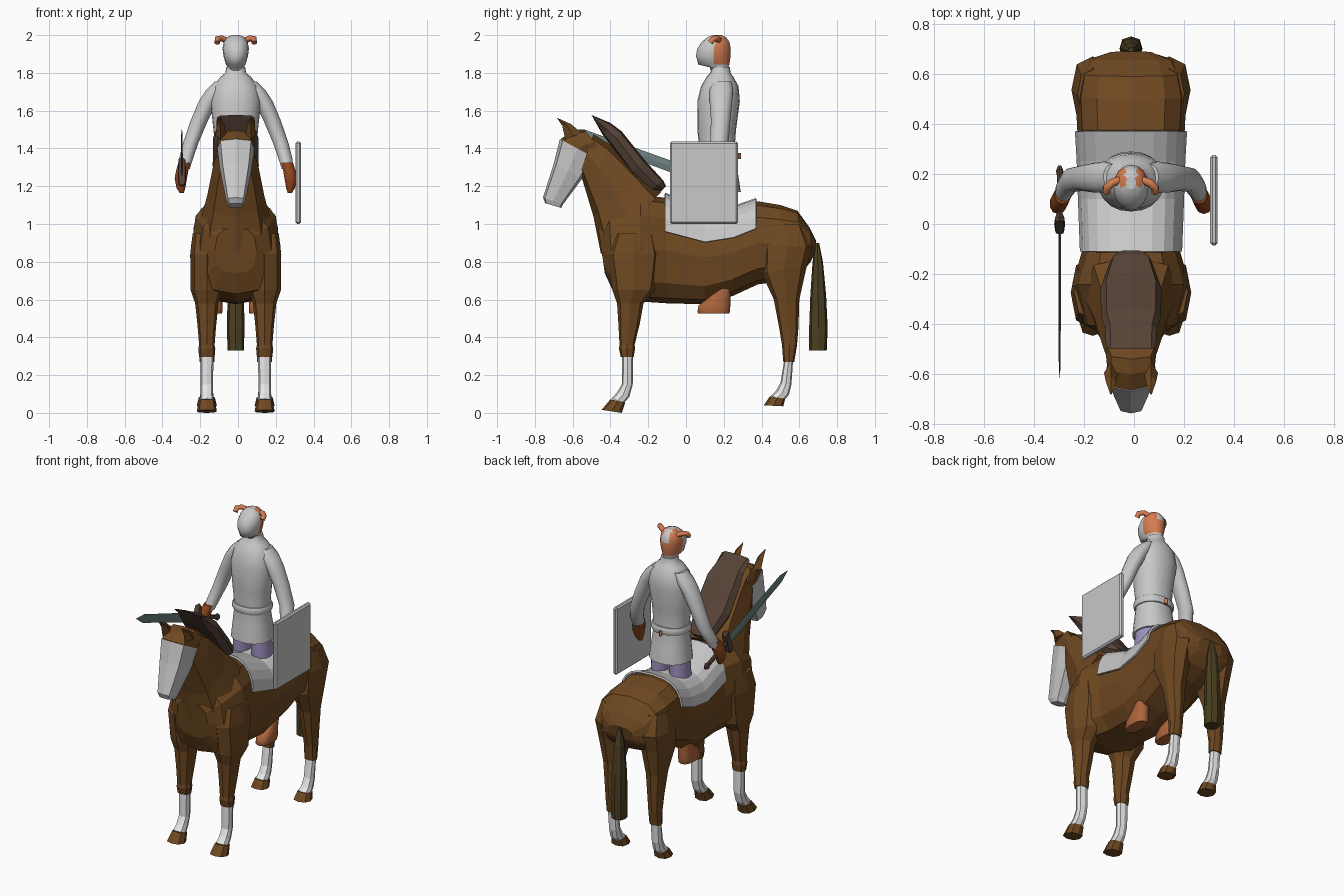
import bpy, bmesh, math

CX = -0.012  # the figure sits slightly left of the origin


def mat(name, r, g, b):
    m = bpy.data.materials.new(name)
    m.diffuse_color = (r, g, b, 1)
    return m


BROWN = mat("horse brown", 0.16, 0.066, 0.015)
GREY = mat("light grey", 0.58, 0.58, 0.58)
WHITE = mat("sock white", 0.8, 0.8, 0.8)
ORANGE = mat("hair orange", 0.66, 0.2, 0.08)
BOOT = mat("boot tan", 0.42, 0.13, 0.045)
GLOVE = mat("glove brown", 0.28, 0.06, 0.012)
MANE = mat("mane dark brown", 0.095, 0.056, 0.038)
TAIL = mat("tail olive", 0.07, 0.05, 0.015)
PURPLE = mat("trouser purple", 0.36, 0.29, 0.55)
BLADE = mat("blade steel", 0.15, 0.21, 0.21)


def finish(name, bm, material, smooth=False):
    bmesh.ops.recalc_face_normals(bm, faces=bm.faces)
    me = bpy.data.meshes.new(name)
    bm.to_mesh(me)
    bm.free()
    me.materials.append(material)
    for p in me.polygons:
        p.use_smooth = smooth and len(p.vertices) == 4
    ob = bpy.data.objects.new(name, me)
    bpy.context.collection.objects.link(ob)
    return ob


def loft(name, rings, material, x=0.0, n=8, e=0.8, smooth=False, arc=None):
    """Skin rings (y, z of one end, y, z of other end, half width, optional x)."""
    bm = bmesh.new()
    rows = []
    for r in rings:
        ay, az, by, bz, w = r[:5]
        xc = CX + (r[5] if len(r) > 5 else x)
        row = []
        for i in range(n + 1 if arc else n):
            t = -arc + 2 * arc * i / n if arc else 2 * math.pi * i / n
            c = math.copysign(abs(math.cos(t)) ** e, math.cos(t))
            s = math.copysign(abs(math.sin(t)) ** e, math.sin(t))
            row.append(bm.verts.new((xc + w * s, (ay + by) / 2 + c * (ay - by) / 2,
                                     (az + bz) / 2 + c * (az - bz) / 2)))
        rows.append(row)
    for a, b in zip(rows, rows[1:]):
        for i in range(n):
            j = i + 1 if arc else (i + 1) % n
            bm.faces.new((a[i], a[j], b[j], b[i]))
    if not arc:
        bm.faces.new(rows[0])
        bm.faces.new(rows[-1])
    return finish(name, bm, material, smooth)


def level(z, y0, y1, w, *x):
    """Horizontal ring at height z."""
    return (y0, z, y1, z, w, *x)


# Horse body, neck, head
loft("horse_body", [
    (-0.465, 0.98, -0.43, 0.74, 0.11), (-0.41, 1.07, -0.38, 0.63, 0.19),
    (-0.24, 1.15, -0.25, 0.59, 0.235), (-0.11, 1.14, -0.1, 0.58, 0.195),
    (0.1, 1.07, 0.1, 0.575, 0.205), (0.25, 1.08, 0.25, 0.62, 0.21),
    (0.38, 1.12, 0.38, 0.68, 0.215), (0.50, 1.10, 0.52, 0.70, 0.222),
    (0.59, 1.07, 0.62, 0.75, 0.205), (0.655, 0.98, 0.66, 0.80, 0.17),
    (0.69, 0.91, 0.675, 0.83, 0.09)], BROWN, n=12, e=0.7)
loft("horse_neck", [
    (-0.13, 1.17, -0.45, 0.84, 0.19), (-0.24, 1.27, -0.49, 1.04, 0.15),
    (-0.40, 1.42, -0.535, 1.19, 0.12), (-0.49, 1.475, -0.56, 1.27, 0.10)], BROWN, e=0.7)
loft("horse_crown", [
    (-0.54, 1.50, -0.43, 1.37, 0.095), (-0.60, 1.49, -0.45, 1.36, 0.10),
    (-0.665, 1.45, -0.485, 1.345, 0.095)], BROWN, e=0.55)
loft("horse_face_mask", [
    (-0.668, 1.45, -0.482, 1.35, 0.098), (-0.70, 1.32, -0.55, 1.24, 0.083),
    (-0.757, 1.14, -0.65, 1.105, 0.05), (-0.745, 1.11, -0.66, 1.085, 0.04)], GREY, e=0.55)
for s in (-1, 1):
    loft("horse_ear", [(-0.64, 1.45, -0.55, 1.48, 0.028), (-0.655, 1.52, -0.61, 1.53, 0.02),
                       (-0.682, 1.56, -0.678, 1.56, 0.003)], BROWN, x=s * 0.08, n=4)

# Mane and tail
loft("mane", [
    (-0.50, 1.577, -0.485, 1.55, 0.10), (-0.40, 1.535, -0.44, 1.47, 0.103),
    (-0.34, 1.49, -0.40, 1.42, 0.12), (-0.22, 1.34, -0.29, 1.27, 0.122),
    (-0.12, 1.23, -0.19, 1.18, 0.085), (-0.105, 1.20, -0.13, 1.175, 0.05)], MANE, e=0.6)
loft("tail", [level(0.9, 0.685, 0.705, 0.012), level(0.8, 0.67, 0.725, 0.032),
              level(0.62, 0.658, 0.742, 0.044), level(0.45, 0.652, 0.75, 0.046),
              level(0.33, 0.652, 0.745, 0.044)], TAIL)

# Horse legs, socks and hooves
for s in (-1, 1):
    x = s * 0.153
    loft("front_leg", [
        level(0.95, -0.38, -0.16, 0.075), level(0.84, -0.42, -0.13, 0.088),
        level(0.65, -0.39, -0.16, 0.086), level(0.58, -0.365, -0.225, 0.062),
        level(0.47, -0.358, -0.245, 0.05), level(0.36, -0.352, -0.272, 0.041),
        level(0.34, -0.355, -0.27, 0.045), level(0.295, -0.345, -0.277, 0.041)], BROWN, x)
    loft("front_sock", [
        level(0.30, -0.338, -0.28, 0.035), level(0.15, -0.34, -0.282, 0.033),
        (-0.365, 0.11, -0.30, 0.085, 0.033), (-0.395, 0.075, -0.325, 0.055, 0.037)], WHITE, x)
    loft("front_hoof", [
        (-0.40, 0.072, -0.322, 0.055, 0.043), (-0.447, 0.016, -0.34, 0.0, 0.053)], BROWN, x)
    loft("hind_leg", [
        level(1.0, 0.42, 0.62, 0.06), level(0.88, 0.40, 0.67, 0.085),
        (0.40, 0.74, 0.64, 0.78, 0.08), level(0.60, 0.465, 0.60, 0.058),
        level(0.45, 0.493, 0.595, 0.044), level(0.36, 0.508, 0.588, 0.04),
        level(0.27, 0.515, 0.573, 0.04)], BROWN, x)
    loft("hind_sock", [
        level(0.28, 0.52, 0.567, 0.034), (0.50, 0.16, 0.558, 0.15, 0.032),
        (0.475, 0.115, 0.545, 0.095, 0.034), (0.448, 0.09, 0.522, 0.07, 0.037)], WHITE, x)
    loft("hind_hoof", [
        (0.444, 0.088, 0.525, 0.075, 0.043), (0.412, 0.04, 0.515, 0.035, 0.053)], BROWN, x)

# Saddle cloth draped over the back
cloth = loft("saddle_cloth", [
    (-0.11, 1.165, -0.11, 0.57, 0.207), (0.1, 1.083, 0.1, 0.565, 0.215),
    (0.25, 1.095, 0.25, 0.61, 0.22), (0.37, 1.137, 0.37, 0.67, 0.227)],
    GREY, n=10, e=0.7, arc=math.radians(79))
cloth.modifiers.new("thickness", "SOLIDIFY").thickness = 0.012

# Rider: tunic, belt, head
loft("tunic", [
    level(1.17, 0.05, 0.29, 0.128), level(1.27, 0.06, 0.275, 0.117),
    level(1.37, 0.073, 0.255, 0.107), level(1.5, 0.06, 0.265, 0.118),
    level(1.65, 0.06, 0.285, 0.135), level(1.73, 0.08, 0.278, 0.118),
    level(1.78, 0.11, 0.25, 0.08), level(1.80, 0.13, 0.236, 0.055),
    level(1.83, 0.135, 0.232, 0.05)], GREY, n=20, e=0.9, smooth=True)
loft("belt", [level(1.35, 0.063, 0.268, 0.115), level(1.36, 0.058, 0.273, 0.12),
              level(1.385, 0.058, 0.273, 0.12), level(1.395, 0.063, 0.268, 0.115)],
     GREY, n=20, e=0.9, smooth=True)
loft("belt_knot", [level(1.345, 0.265, 0.29, 0.012), level(1.375, 0.265, 0.29, 0.012)], ORANGE, n=4)
head = loft("head", [
    level(1.79, 0.14, 0.225, 0.045), level(1.83, 0.125, 0.225, 0.042),
    level(1.845, 0.065, 0.23, 0.052), level(1.89, 0.053, 0.236, 0.065),
    level(1.93, 0.06, 0.237, 0.07), level(1.965, 0.085, 0.23, 0.063),
    level(1.99, 0.115, 0.21, 0.045), level(2.0, 0.14, 0.19, 0.02)],
    GREY, n=16, e=0.95, smooth=True)
head.data.materials.append(ORANGE)
for p in head.data.polygons:  # hair over the back and sides of the skull
    c = p.center
    if c.z > 1.84 and c.y > 0.155 and (abs(c.x - CX) > 0.025 or 1.86 < c.z < 1.94):
        p.material_index = 1

# Hair curls, arms, gloves, legs, boots
for s in (-1, 1):
    cu = bpy.data.curves.new("curl_path", "CURVE")
    cu.dimensions = "3D"
    cu.bevel_depth = 0.016
    cu.bevel_resolution = 2
    cu.use_fill_caps = True
    pts = [(0.045, 0.175, 1.97), (0.075, 0.165, 1.983), (0.097, 0.145, 1.98), (0.097, 0.128, 1.96)]
    sp = cu.splines.new("POLY")
    sp.points.add(len(pts) - 1)
    for p, (px, py, pz) in zip(sp.points, pts):
        p.co = (CX + s * px, py, pz, 1)
    tmp = bpy.data.objects.new("curl_helper", cu)
    me = bpy.data.meshes.new_from_object(tmp)
    bpy.data.objects.remove(tmp)
    me.materials.clear()
    me.materials.append(ORANGE)
    bpy.context.collection.objects.link(bpy.data.objects.new("hair_curl", me))

    loft("sleeve", [
        level(1.755, 0.14, 0.24, 0.035, s * 0.075), level(1.71, 0.125, 0.25, 0.05, s * 0.108),
        level(1.65, 0.125, 0.245, 0.052, s * 0.145), level(1.55, 0.132, 0.235, 0.047, s * 0.192),
        level(1.43, 0.128, 0.225, 0.042, s * 0.238), level(1.35, 0.10, 0.19, 0.038, s * 0.262),
        level(1.29, 0.075, 0.155, 0.032, s * 0.275)], GREY, n=14, e=1, smooth=True)
    loft("glove", [
        level(1.325, 0.08, 0.16, 0.033, s * 0.272), level(1.28, 0.05, 0.14, 0.034, s * 0.284),
        level(1.24, 0.04, 0.125, 0.034, s * 0.291), level(1.19, 0.05, 0.105, 0.024, s * 0.29),
        level(1.165, 0.06, 0.09, 0.012, s * 0.286)], GLOVE, n=10, e=0.9, smooth=True)
    loft("trouser_leg", [
        level(1.25, 0.09, 0.25, 0.055, s * 0.058), level(1.05, 0.09, 0.25, 0.06, s * 0.068),
        level(0.68, 0.15, 0.235, 0.04, s * 0.112)], PURPLE, n=12, e=1, smooth=True)
    loft("boot", [
        level(0.74, 0.15, 0.24, 0.042), level(0.65, 0.16, 0.235, 0.041),
        level(0.60, 0.105, 0.235, 0.043), level(0.57, 0.067, 0.235, 0.045),
        level(0.535, 0.06, 0.232, 0.045), level(0.525, 0.065, 0.228, 0.042)],
        BOOT, s * 0.115, n=12, e=0.8, smooth=True)


# Sword, set out by distance along its axis from the guard
def across(d, h, w):
    y, z = -0.94 * d, 1.275 + 0.345 * d
    return (y + 0.345 * h, z + 0.94 * h, y - 0.345 * h, z - 0.94 * h, w)


SX = -0.285
loft("sword_blade", [across(0.0, 0.03, 0.005), across(0.58, 0.026, 0.004),
                     across(0.655, 0.002, 0.001)], BLADE, SX, n=4, e=1)
loft("sword_guard", [across(-0.02, 0.07, 0.016), across(0.0, 0.085, 0.022),
                     across(0.015, 0.08, 0.018)], MANE, SX, n=8, e=0.5)
loft("sword_grip", [across(-0.21, 0.013, 0.011), across(-0.01, 0.015, 0.012)], MANE, SX)
loft("sword_pommel", [across(-0.245, 0.01, 0.008), across(-0.225, 0.022, 0.015),
                      across(-0.2, 0.012, 0.01)], MANE, SX)

# Shield: bevelled slab beside the left hand
bm = bmesh.new()
bmesh.ops.create_cube(bm, size=1)
bmesh.ops.scale(bm, vec=(0.03, 0.36, 0.435), verts=bm.verts)
bmesh.ops.translate(bm, vec=(0.319, 0.095, 1.218), verts=bm.verts)
bmesh.ops.bevel(bm, geom=bm.edges[:], offset=0.009, segments=1, affect="EDGES")
finish("shield", bm, GREY)
